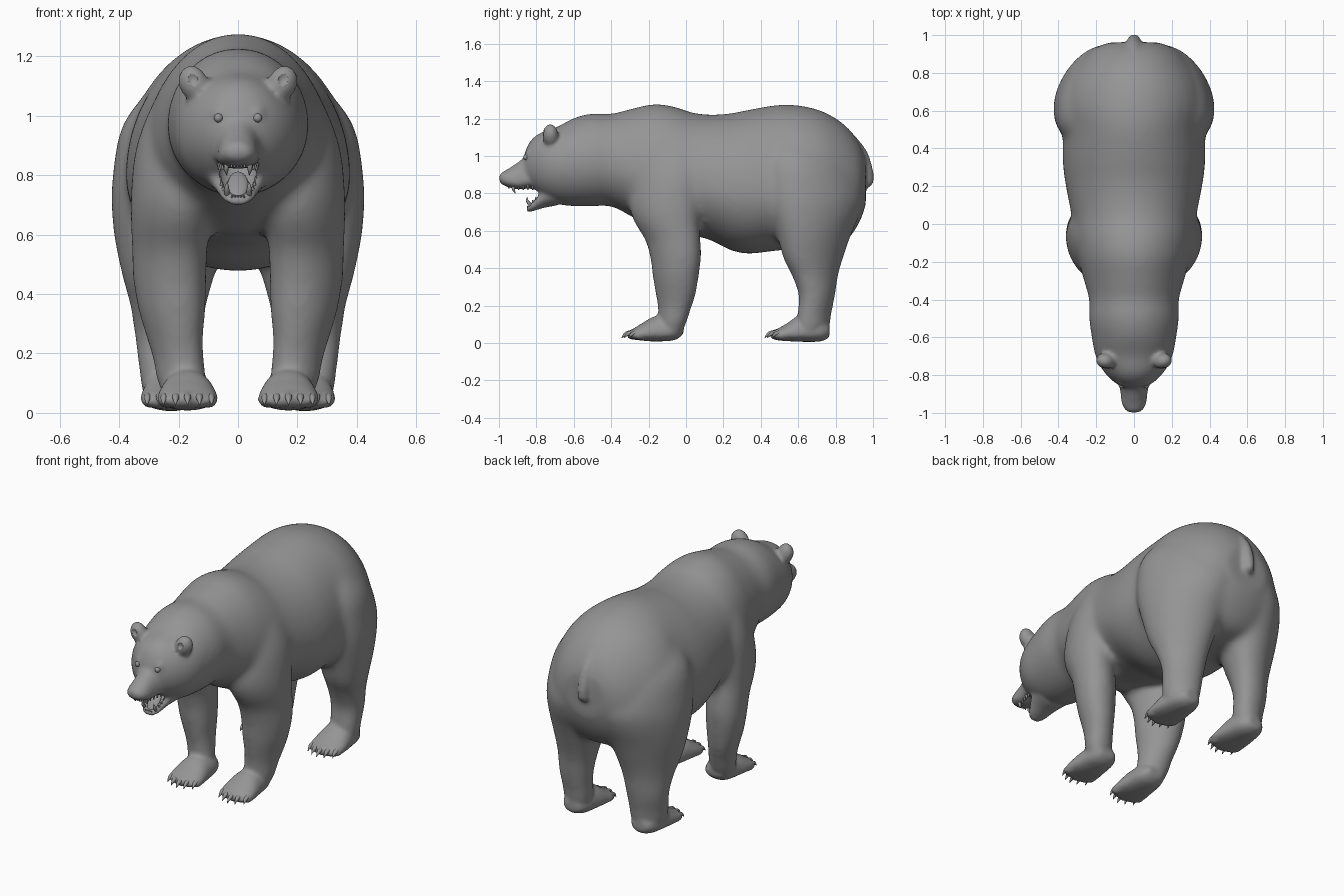
import bpy, bmesh, math
from mathutils import Vector, Matrix

SEG = 40
grey = bpy.data.materials.new("dark_grey")
grey.diffuse_color = (.3, .3, .3, 1)


def dense(rows, n=5):
    """Catmull-Rom interpolation of section parameters."""
    out = []
    for i in range(len(rows) - 1):
        p = [rows[max(i - 1, 0)], rows[i], rows[i + 1], rows[min(i + 2, len(rows) - 1)]]
        for k in range(n):
            t = k / n
            out.append([0.5 * (2 * b + (c - a) * t + (2 * a - 5 * b + 4 * c - d) * t * t
                        + (3 * b - a - 3 * c + d) * t ** 3) for a, b, c, d in zip(*p)])
    return out + [list(rows[-1])]


def loft(bm, rings):
    vs = [[bm.verts.new(p) for p in r] for r in rings]
    n = len(vs[0])
    for a, b in zip(vs, vs[1:]):
        for i in range(n):
            bm.faces.new((a[i], a[(i + 1) % n], b[(i + 1) % n], b[i]))
    bm.faces.new(vs[0])
    bm.faces.new(vs[-1])


def along_y(bm, rows, cx=0):
    """Rows: y, top, bottom, height of widest point, half width."""
    rings = []
    for y, top, bot, mid, w in dense(rows):
        ring = []
        for i in range(SEG):
            a = 2 * math.pi * i / SEG
            s = math.sin(a)
            ring.append((cx + w * math.cos(a), y, mid + s * ((top - mid) if s > 0 else (mid - bot))))
        rings.append(ring)
    loft(bm, rings)


def along_z(bm, rows, side, shear):
    """Rows: z, x, y, x radius, y radius; shear slants the section inward along y."""
    rings = []
    for z, x, y, rx, ry in dense(rows):
        ring = []
        for i in range(SEG):
            a = 2 * math.pi * i / SEG
            dy = (ry + .004) * math.sin(a)
            ring.append((side * (x + (rx + .003) * math.cos(a) - shear * dy), y + dy, z))
        rings.append(ring)
    loft(bm, rings)


def tube(bm, pts, seg=10):
    """Points: x, y, z, radius."""
    pts = dense(pts, 4)
    P = [Vector(p[:3]) for p in pts]
    rings = []
    for i, p in enumerate(P):
        d = P[min(i + 1, len(P) - 1)] - P[max(i - 1, 0)]
        q = d.to_track_quat('Z', 'Y')
        r = max(pts[i][3], 0.0008)
        rings.append([p + q @ Vector((r * math.cos(2 * math.pi * k / seg),
                      r * math.sin(2 * math.pi * k / seg), 0)) for k in range(seg)])
    loft(bm, rings)


def ball(bm, c, s, rot=(0, 0, 0)):
    m = Matrix.Translation(c)
    for ang, ax in zip(rot, 'XYZ'):
        m = m @ Matrix.Rotation(math.radians(ang), 4, ax)
    bmesh.ops.create_uvsphere(bm, u_segments=28, v_segments=18, radius=1,
                              matrix=m @ Matrix.Diagonal((*s, 1)))


def finish(bm, name):
    bmesh.ops.recalc_face_normals(bm, faces=bm.faces)
    me = bpy.data.meshes.new(name)
    bm.to_mesh(me)
    bm.free()
    me.materials.append(grey)
    ob = bpy.data.objects.new(name, me)
    bpy.context.collection.objects.link(ob)
    return ob


def fuse(ob, voxel, steps, cutter=None):
    m = ob.modifiers.new("fuse", 'REMESH')
    m.mode = 'VOXEL'
    m.voxel_size = voxel
    m = ob.modifiers.new("relax", 'SMOOTH')
    m.factor = .5
    m.iterations = steps
    if cutter:
        m = ob.modifiers.new("hollow", 'BOOLEAN')
        m.operation = 'DIFFERENCE'
        m.solver = 'EXACT'
        m.object = cutter
    bpy.context.view_layer.objects.active = ob
    for m in list(ob.modifiers):
        bpy.ops.object.modifier_apply(modifier=m.name)


def smooth(ob, angle=60):
    bpy.ops.object.select_all(action='DESELECT')
    ob.select_set(True)
    bpy.context.view_layer.objects.active = ob
    bpy.ops.object.shade_smooth_by_angle(angle=math.radians(angle))


# Torso, neck and skull
bm = bmesh.new()
along_y(bm, [
    (-.87, 1.0, .88, .94, .055), (-.835, 1.08, .83, .95, .11), (-.78, 1.125, .785, .95, .163),
    (-.70, 1.15, .745, .95, .205), (-.6, 1.203, .73, .96, .224), (-.5, 1.228, .73, .97, .238),
    (-.4, 1.226, .73, .96, .238), (-.3, 1.25, .68, .92, .265), (-.17, 1.278, .61, .89, .30),
    (-.06, 1.263, .595, .87, .318), (.03, 1.233, .575, .85, .328), (.13, 1.221, .55, .83, .348),
    (.24, 1.228, .495, .81, .368), (.34, 1.248, .477, .80, .378), (.5, 1.274, .495, .79, .378),
    (.62, 1.268, .50, .78, .395), (.74, 1.235, .505, .77, .372), (.85, 1.165, .54, .78, .30),
    (.925, 1.075, .64, .82, .22), (.962, .99, .74, .86, .13)])
# Legs blending into hip and shoulder
for s in (1, -1):
    along_z(bm, [(1.17, .13, .62, .06, .09), (1.06, .18, .64, .13, .18), (.95, .208, .665, .172, .225),
                 (.8, .222, .695, .182, .25), (.7, .228, .695, .182, .235), (.58, .232, .685, .17, .195),
                 (.45, .235, .68, .142, .155), (.36, .235, .69, .12, .12), (.25, .237, .70, .104, .093),
                 (.15, .235, .685, .093, .088), (.08, .235, .68, .085, .082), (.02, .235, .66, .06, .055)],
            s, .3)
    along_z(bm, [(1.16, .14, -.1, .05, .08), (1.05, .19, -.1, .085, .13), (.9, .216, -.1, .118, .175),
                 (.75, .225, -.115, .127, .185), (.65, .228, -.105, .126, .17), (.55, .23, -.07, .121, .145),
                 (.45, .23, -.055, .118, .132), (.34, .222, -.055, .107, .118), (.25, .212, -.055, .09, .102),
                 (.18, .2, -.062, .082, .085), (.1, .19, -.075, .078, .072), (.02, .18, -.09, .05, .05)],
            s, -.2)
trunk = finish(bm, "trunk")
fuse(trunk, .016, 14)

# Finer features added to the trunk
bm = bmesh.new()
bm.from_mesh(trunk.data)
bpy.data.objects.remove(trunk)
# Snout and lower jaw
along_y(bm, [(-.76, 1.03, .84, .88, .10), (-.85, 1.0, .825, .87, .08), (-.90, .965, .822, .86, .071),
             (-.95, .932, .832, .865, .065), (-.985, .912, .848, .875, .047), (-.999, .895, .866, .88, .025)])
along_y(bm, [(-.69, .86, .735, .80, .11), (-.76, .82, .722, .79, .092), (-.80, .785, .71, .755, .072),
             (-.835, .745, .70, .725, .052), (-.853, .722, .699, .71, .03)])
ball(bm, (0, -.98, .888), (.04, .02, .022))
for s in (1, -1):
    # Ears
    ball(bm, (s * .15, -.725, 1.11), (.05, .042, .062), (0, s * 22, s * 15))
    # Brows
    ball(bm, (s * .06, -.825, 1.005), (.035, .035, .035))
    # Paws
    along_y(bm, [(.768, .10, .03, .06, .045), (.72, .14, .008, .06, .08), (.62, .155, .006, .05, .096),
                 (.54, .105, .01, .045, .105), (.49, .075, .014, .04, .098), (.465, .05, .022, .035, .075)],
            s * .225)
    along_y(bm, [(-.012, .10, .05, .07, .05), (-.06, .14, .015, .06, .08), (-.16, .145, .008, .05, .094),
                 (-.23, .108, .012, .045, .104), (-.275, .08, .018, .04, .098), (-.30, .055, .026, .04, .075)],
            s * .17)
    # Toes
    for px, py in ((.17, -.285), (.225, .48)):
        for k in range(-2, 3):
            ball(bm, (s * px + k * .038, py + abs(k) ** 1.6 * .012, .045), (.023, .035, .03))
# Tail
tube(bm, [(0, .88, 1.09, .03), (0, .935, 1.01, .036), (0, .965, .92, .036), (0, .972, .87, .032)], 16)
ball(bm, (0, .972, .865), (.033, .031, .033))
body = finish(bm, "bear_body")

# Cutter for open mouth and ear cups
bm = bmesh.new()
ball(bm, (0, -.795, .80), (.064, .10, .042), (38, 0, 0))
for s in (1, -1):
    ball(bm, (s * .153, -.785, 1.125), (.026, .03, .032), (0, s * 20, 0))
cutter = finish(bm, "mouth_and_ear_cutter")
cutter.hide_render = True
fuse(body, .011, 7, cutter)
bpy.data.objects.remove(cutter)
smooth(body)

# Eyes
bm = bmesh.new()
for s in (1, -1):
    ball(bm, (s * .066, -.855, .993), (.015, .015, .015))
smooth(finish(bm, "eyes"))

# Tongue
bm = bmesh.new()
ball(bm, (0, -.79, .768), (.034, .065, .013), (42, 0, 0))
smooth(finish(bm, "tongue"))

# Claws
bm = bmesh.new()
for s in (1, -1):
    for px, py in ((.17, -.30), (.225, .465)):
        for k in range(-2, 3):
            x, y = s * px + k * .039, py + abs(k) ** 1.6 * .012
            tube(bm, [(x, y + .02, .058, .014), (x + k * .001, y - .02, .05, .011),
                      (x + k * .002, y - .045, .026, .001)])
smooth(finish(bm, "claws"))

# Teeth: canines, cheek teeth and incisors
bm = bmesh.new()
for s in (1, -1):
    tube(bm, [(s * .038, -.925, .845, .010), (s * .04, -.922, .82, .008), (s * .038, -.912, .80, .001)], 8)
    tube(bm, [(s * .036, -.825, .73, .010), (s * .038, -.847, .757, .008), (s * .036, -.85, .78, .001)], 8)
    for k in range(4):
        x, y = s * (.045 + k * .006), -.895 + k * .025
        tube(bm, [(x, y, .845, .009), (x, y, .818, .003)], 8)
        x, y, z = s * (.05 + k * .005), -.812 + k * .016, .745 + k * .016
        tube(bm, [(x, y, z, .008), (x, y - .01, z + .018, .003)], 8)
for k in range(-2, 3):
    tube(bm, [(k * .011, -.95, .85, .006), (k * .011, -.948, .826, .003)], 8)
    tube(bm, [(k * .010, -.838, .715, .006), (k * .010, -.85, .733, .002)], 8)
smooth(finish(bm, "teeth"))
